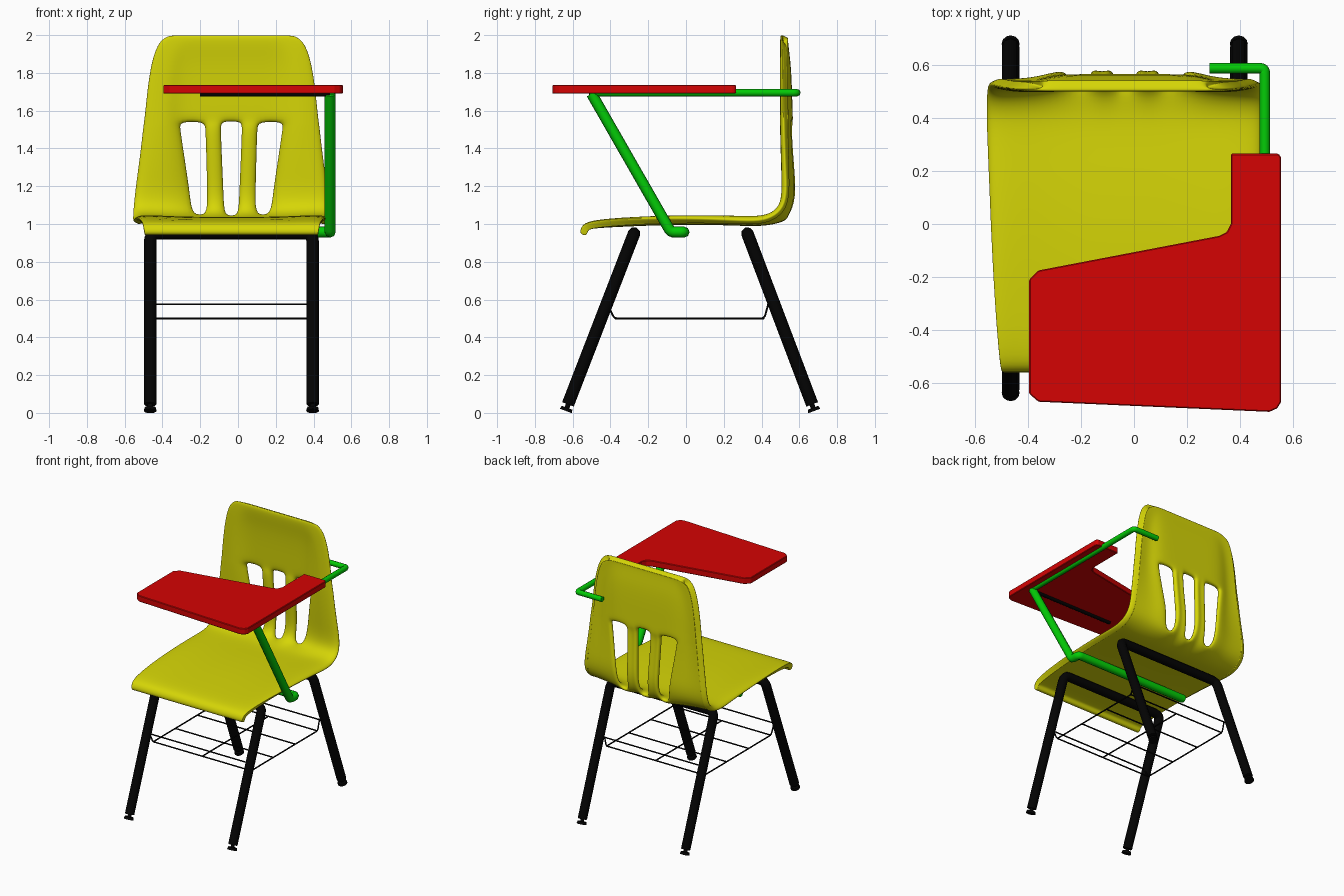
import bpy, bmesh, math
from mathutils import Vector

if "Cube" in bpy.data.objects:
    bpy.data.objects.remove(bpy.data.objects["Cube"])

CX = -0.035  # chair centre line


def material(name, rgb):
    m = bpy.data.materials.new(name)
    m.use_nodes = True
    m.diffuse_color = (*rgb, 1)
    m.node_tree.nodes["Principled BSDF"].inputs["Base Color"].default_value = (*rgb, 1)
    return m


YELLOW = material("yellow plastic", (0.67, 0.67, 0.002))
RED = material("red laminate", (0.66, 0.001, 0.001))
GREEN = material("green paint", (0.001, 0.6, 0.002))
BLACK = material("black metal", (0.001, 0.001, 0.001))


def finish(name, bm, mat):
    me = bpy.data.meshes.new(name)
    bmesh.ops.recalc_face_normals(bm, faces=bm.faces)
    bm.to_mesh(me)
    bm.free()
    ob = bpy.data.objects.new(name, me)
    bpy.context.collection.objects.link(ob)
    me.materials.append(mat)
    return ob


def tube(name, points, radius, mat, fillet=0.06):
    """Round tube along a path with rounded corners."""
    pts = [Vector(p) for p in points]
    path = [pts[0]]
    for a, b, c in zip(pts, pts[1:], pts[2:]):
        p = b + (a - b).normalized() * min(fillet, (a - b).length * 0.45)
        q = b + (c - b).normalized() * min(fillet, (c - b).length * 0.45)
        for i in range(5):
            t = i / 4
            path.append(p * (1 - t) ** 2 + b * 2 * t * (1 - t) + q * t * t)
    path.append(pts[-1])
    cu = bpy.data.curves.new(name, "CURVE")
    cu.dimensions = "3D"
    cu.bevel_depth = radius
    cu.bevel_resolution = 2
    cu.use_fill_caps = True
    sp = cu.splines.new("POLY")
    sp.points.add(len(path) - 1)
    for point, co in zip(sp.points, path):
        point.co = (*co, 1)
    sp.use_smooth = True
    ob = bpy.data.objects.new(name, cu)
    bpy.context.collection.objects.link(ob)
    cu.materials.append(mat)


# Seat shell: side profile rows of (y, z, half width, edge roll, centre dish)
ROWS = [
    (-0.565, 0.945, 0.46, 0, 0), (-0.555, 0.99, 0.468, 0, 0), (-0.515, 1.022, 0.475, 0.01, 0.005),
    (-0.35, 1.042, 0.49, 0.015, 0.015), (-0.1, 1.058, 0.505, 0.03, 0.02),
    (0.15, 1.063, 0.515, 0.04, 0.025), (0.34, 1.06, 0.523, 0.05, 0.03),
    (0.42, 1.066, 0.525, 0.05, 0.035), (0.472, 1.097, 0.523, 0.05, 0.04),
    (0.487, 1.16, 0.515, 0.05, 0.035), (0.491, 1.27, 0.5, 0.04, 0.022),
    (0.495, 1.4, 0.482, 0.03, 0.008), (0.497, 1.51, 0.47, 0.025, 0),
    (0.497, 1.54, 0.465, 0.025, 0), (0.497, 1.6, 0.458, 0.02, 0),
    (0.497, 1.72, 0.446, 0.02, 0), (0.497, 1.84, 0.428, 0.018, 0),
    (0.497, 1.92, 0.405, 0.015, 0), (0.498, 1.97, 0.378, 0.012, 0),
    (0.5, 1.993, 0.345, 0.01, 0), (0.505, 2.003, 0.32, 0.01, 0),
]
SLOT_LO, SLOT_HI = 8, 13  # rows between which the slots run
HOOD = {13: 0.028, 14: 0.025, 15: 0.022, 16: 0.016, 17: 0.006}  # swelling above the slots
CURL = {0: 0.03, 1: 0.03, 2: 0.012, 3: 0.03, 4: 0.03}  # slot edges curl back, by column


def half_columns(r):
    """Distance from centre and edge-roll share of each column in a row."""
    hw, z = ROWS[r][2], ROWS[r][1]
    t = min(max((z - 1.07) / 0.46, 0), 1)
    a, b, c = 0.03 + 0.02 * t, 0.133 + 0.012 * t, 0.195 + 0.07 * t
    if r > SLOT_HI:
        c = min(c, hw * 0.6)
    cols = [(0, 0), (a, 0), ((a + b) / 2, 0), (b, 0), (c, 0)]
    return cols + [(c + (hw - c) * f, s) for f, s in
                   ((0.35, 0), (0.7, 0.03), (0.9, 0.25), (0.98, 0.65), (1, 1))]


bm = bmesh.new()
grid = []
for r, (y, z, hw, roll, dish) in enumerate(ROWS):
    prev, nxt = ROWS[max(r - 1, 0)], ROWS[min(r + 1, len(ROWS) - 1)]
    tangent = Vector((0, nxt[0] - prev[0], nxt[1] - prev[1])).normalized()
    outward = Vector((0, tangent.z, -tangent.y))  # below the seat, behind the back
    half = half_columns(r)
    line = []
    for k in range(-len(half) + 1, len(half)):
        u, share = half[abs(k)]
        off = roll * share + dish * max(0, 1 - (u / hw) ** 4)
        if SLOT_LO <= r < SLOT_HI:
            off += CURL.get(abs(k), 0)
        elif abs(k) < 5:
            off += HOOD.get(r, 0)
        line.append(bm.verts.new(Vector((CX + math.copysign(u, k), y, z)) + outward * off))
    grid.append(line)
mid = len(grid[0]) // 2
for r in range(len(ROWS) - 1):
    for k in range(len(grid[0]) - 1):
        col = min(abs(k - mid), abs(k + 1 - mid))
        if SLOT_LO <= r < SLOT_HI and col in (0, 3):
            continue
        bm.faces.new((grid[r][k], grid[r][k + 1], grid[r + 1][k + 1], grid[r + 1][k]))
shell = finish("seat_shell", bm, YELLOW)
# make the front of the back face -y so the wall grows behind it
if max(shell.data.polygons, key=lambda p: p.center.z).normal.y > 0:
    shell.data.flip_normals()
solid = shell.modifiers.new("wall", "SOLIDIFY")
solid.thickness = 0.042
solid.offset = -1
sub = shell.modifiers.new("smooth", "SUBSURF")
sub.levels = sub.render_levels = 2
for p in shell.data.polygons:
    p.use_smooth = True


# Leg frames with swivel glides
def glide(name, x, y, tilt):
    bm = bmesh.new()
    for r1, r2, depth, z in ((0.034, 0.03, 0.018, 0.02), (0.013, 0.013, 0.05, 0.04)):
        res = bmesh.ops.create_cone(bm, cap_ends=True, segments=12, radius1=r1, radius2=r2, depth=depth)
        bmesh.ops.translate(bm, verts=res["verts"], vec=(0, 0, z))
    ob = finish(name, bm, BLACK)
    ob.location = (x, y, 0)
    ob.rotation_euler.x = tilt


LEFT, RIGHT = CX + 0.43, CX - 0.43
for name, foot, top, s in (("front", -0.625, -0.275, -1), ("back", 0.668, 0.325, 1)):
    tube(name + "_leg_frame", [(RIGHT, foot, 0.045), (RIGHT, top, 0.95),
                               (LEFT, top, 0.95), (LEFT, foot, 0.045)], 0.033, BLACK, 0.045)
    for side, x in (("left", LEFT), ("right", RIGHT)):
        glide(f"{name}_{side}_glide", x, foot + s * 0.015, s * 0.36)

# Wire book rack
for name, y in (("front", -0.415), ("back", 0.435)):
    tube(name + "_rack_bar", [(RIGHT, y, 0.575), (LEFT, y, 0.575)], 0.005, BLACK)
for side, x in (("left", LEFT - 0.022), ("right", RIGHT + 0.022)):
    tube(side + "_rack_rail", [(x, -0.415, 0.575), (x, -0.38, 0.5), (x, 0.415, 0.5),
                               (x, 0.435, 0.575)], 0.005, BLACK, 0.02)
tube("middle_rack_rail", [(CX, -0.375, 0.5), (CX, 0.411, 0.5)], 0.005, BLACK)
for i in range(4):
    y = -0.375 + i * 0.262
    tube(f"rack_wire_{i}", [(RIGHT + 0.022, y, 0.5), (LEFT - 0.022, y, 0.5)], 0.005, BLACK)

# Tablet support arm
AX = 0.488
tube("arm_lower", [(-0.45, -0.01, 0.957), (AX, -0.01, 0.957), (AX, -0.08, 0.957),
                   (AX, -0.5, 1.69)], 0.029, GREEN, 0.02)
tube("arm_upper", [(AX + 0.005, -0.51, 1.695), (AX + 0.005, 0.587, 1.695),
                   (0.285, 0.587, 1.695)], 0.02, GREEN, 0.018)
tube("tablet_brace", [(AX, -0.5, 1.688), (-0.2, -0.5, 1.688)], 0.014, BLACK)

# Writing tablet
OUTLINE = [(-0.395, -0.64), (-0.36, -0.67), (0.51, -0.708), (0.54, -0.695), (0.555, -0.67),
           (0.555, 0.25), (0.545, 0.265), (0.365, 0.265), (0.365, 0),
           (0.35, -0.03), (0.32, -0.045), (-0.36, -0.175), (-0.395, -0.21)]
bm = bmesh.new()
face = bm.faces.new([bm.verts.new((x, y, 1.69)) for x, y in OUTLINE])
res = bmesh.ops.extrude_face_region(bm, geom=[face])
bmesh.ops.translate(bm, vec=(0, 0, 0.046), verts=[v for v in res["geom"] if isinstance(v, bmesh.types.BMVert)])
tablet = finish("writing_tablet", bm, RED)
bev = tablet.modifiers.new("edge", "BEVEL")
bev.width = 0.004
bev.segments = 1
